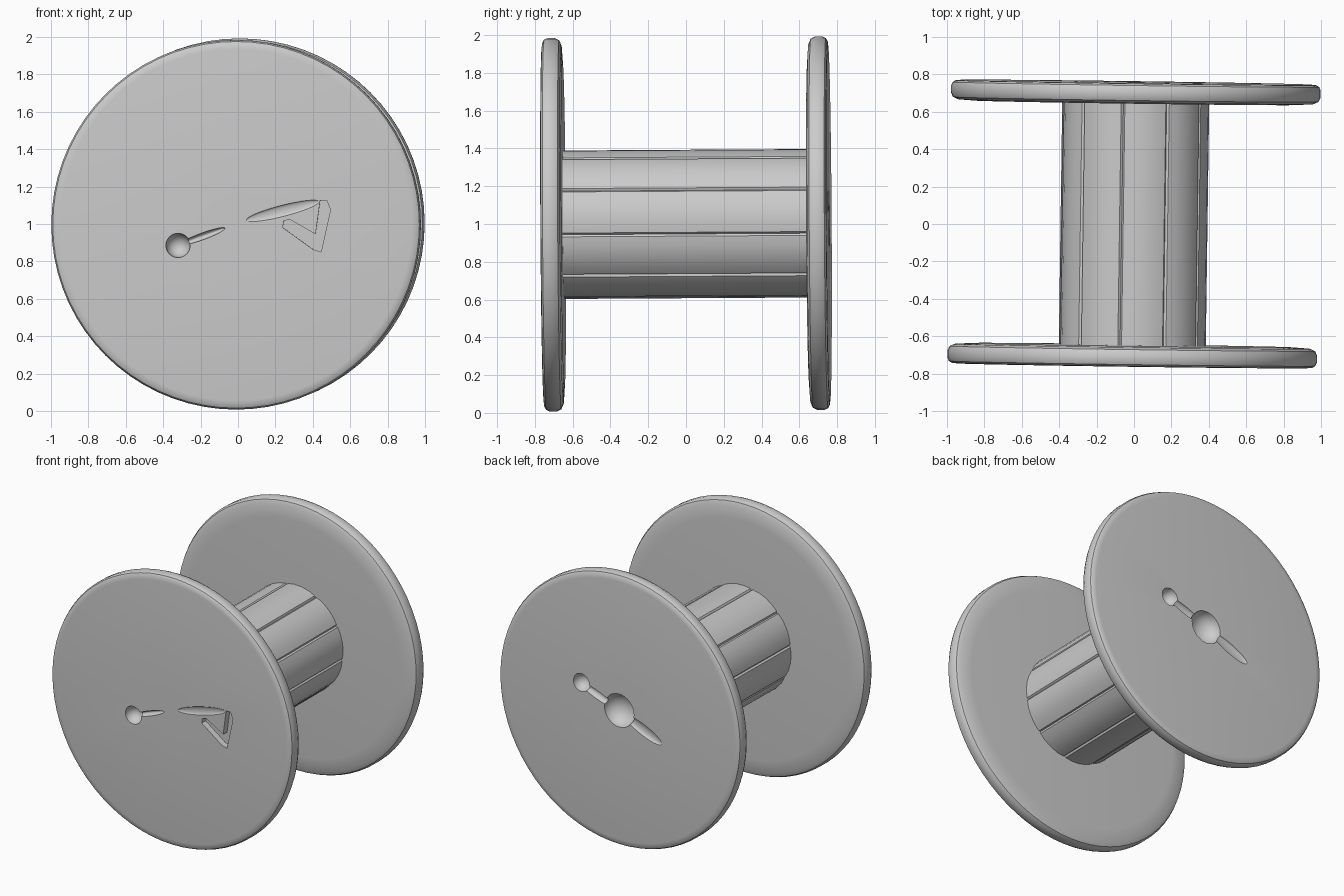
import bpy, bmesh, math
from mathutils import Matrix, Vector

if "Cube" in bpy.data.objects:
    bpy.data.objects.remove(bpy.data.objects["Cube"])

grey = bpy.data.materials.new("plain_grey")
grey.use_nodes = True
grey.diffuse_color = (0.6, 0.6, 0.6, 1)
grey.node_tree.nodes["Principled BSDF"].inputs["Base Color"].default_value = (0.6, 0.6, 0.6, 1)

CENTRE = Vector((0, 0, 1))
# The whole spool leans very slightly off the y axis
LEAN = Matrix.Translation(CENTRE) @ Vector((0, 1, 0)).rotation_difference(
    Vector((0.014, 1, 0.006))).to_matrix().to_4x4()


def add_object(name, bm):
    bmesh.ops.recalc_face_normals(bm, faces=bm.faces)
    mesh = bpy.data.meshes.new(name)
    bm.to_mesh(mesh)
    bm.free()
    mesh.materials.append(grey)
    obj = bpy.data.objects.new(name, mesh)
    bpy.context.collection.objects.link(obj)
    return obj


def prism(name, outline, y0, y1):
    """Extrude an (x, z) outline along y."""
    bm = bmesh.new()
    face = bm.faces.new([bm.verts.new((x, y0, z)) for x, z in outline])
    new = bmesh.ops.extrude_face_region(bm, geom=[face])["geom"]
    bmesh.ops.translate(bm, vec=(0, y1 - y0, 0),
                        verts=[v for v in new if isinstance(v, bmesh.types.BMVert)])
    return add_object(name, bm)


def ellipsoid(name, x, y, z, size, turn=0):
    """Rounded cutter; size is its half extents, turn its angle in the disc plane."""
    bm = bmesh.new()
    bmesh.ops.create_uvsphere(bm, u_segments=32, v_segments=16, radius=1)
    # Poles point along y so that the rim is evenly divided
    bm.transform(Matrix.Translation((x, y, z)) @ Matrix.Rotation(-turn, 4, 'Y')
                 @ Matrix.Diagonal((*size, 1)) @ Matrix.Rotation(math.pi / 2, 4, 'X'))
    return add_object(name, bm)


def lathe(name, profile, steps=72):
    """Revolve a (radius, y) profile about the y axis."""
    bm = bmesh.new()
    verts = [bm.verts.new((r, y, 0)) for r, y in profile]
    edges = [bm.edges.new(pair) for pair in zip(verts, verts[1:])]
    bmesh.ops.spin(bm, geom=verts + edges, axis=(0, 1, 0), cent=(0, 0, 0),
                   angle=2 * math.pi, steps=steps)
    bmesh.ops.remove_doubles(bm, verts=bm.verts, dist=0.0005)
    return add_object(name, bm)


def finish(obj, cutters=(), angle=35):
    bpy.ops.object.select_all(action='DESELECT')
    obj.select_set(True)
    bpy.context.view_layer.objects.active = obj
    for cutter in cutters:
        mod = obj.modifiers.new("cut", 'BOOLEAN')
        mod.operation, mod.solver, mod.object = 'DIFFERENCE', 'EXACT', cutter
        bpy.ops.object.modifier_apply(modifier=mod.name)
        bpy.data.objects.remove(cutter)
    obj.data.transform(LEAN)
    bpy.ops.object.shade_smooth_by_angle(angle=math.radians(angle))


# Flanges: discs with softly rounded rims
INNER, OUTER, RADIUS = 0.648, 0.758, 0.988


def flange(name, side):
    profile = [(0, INNER), (0.86, INNER), (0.95, INNER + 0.006), (0.977, INNER + 0.018),
               (RADIUS, INNER + 0.04), (RADIUS, OUTER - 0.03), (0.98, OUTER - 0.012),
               (0.965, OUTER - 0.003), (0.94, OUTER), (0, OUTER)]
    return lathe(name, [(r, side * y) for r, y in profile])


front = flange("front_flange", -1)
back = flange("back_flange", 1)

# Front recesses: axle hole, small hole, joining groove and bent slot
bent_slot = [(0.25, 0.985), (0.41, 0.87), (0.455, 0.855), (0.505, 1.08), (0.485, 1.13),
             (0.45, 1.13), (0.425, 0.95), (0.285, 1.03), (0.255, 1.02)]
finish(front, [
    ellipsoid("axle_cutter", 0, -OUTER, 0, (0.126, 0.1, 0.126)),
    ellipsoid("small_cutter", -0.31, -OUTER, -0.11, (0.065, 0.07, 0.065)),
    ellipsoid("groove_cutter", -0.18, -OUTER, -0.062, (0.13, 0.03, 0.018), 0.35),
    ellipsoid("dent_cutter", 0.25, -OUTER, 0.075, (0.2, 0.012, 0.03), 0.25),
    prism("slot_cutter", [(x, z - 1) for x, z in bent_slot], -OUTER - 0.05, -OUTER + 0.045),
])

# Back recesses: axle hole, small hole, groove and shallow dent
finish(back, [
    ellipsoid("axle_cutter", 0, OUTER, 0, (0.12, 0.1, 0.12)),
    ellipsoid("small_cutter", 0.31, OUTER, 0.12, (0.065, 0.07, 0.065)),
    ellipsoid("groove_cutter", 0.18, OUTER, 0.065, (0.14, 0.03, 0.03), 0.35),
    ellipsoid("dent_cutter", -0.2, OUTER, -0.09, (0.16, 0.02, 0.04), 0.4),
])

# Barrel: ten staves with shallow grooves between them
STAVES, START = 10, 28
outline = []
for i in range(STAVES):
    for offset, radius in ((0, 0.378), (1.5, 0.389), (9, 0.393), (18, 0.394),
                           (27, 0.393), (34.5, 0.389)):
        a = math.radians(START + i * 360 / STAVES + offset)
        outline.append((radius * math.cos(a), radius * math.sin(a)))
finish(prism("stave_barrel", outline, -INNER - 0.003, INNER + 0.003), angle=30)
